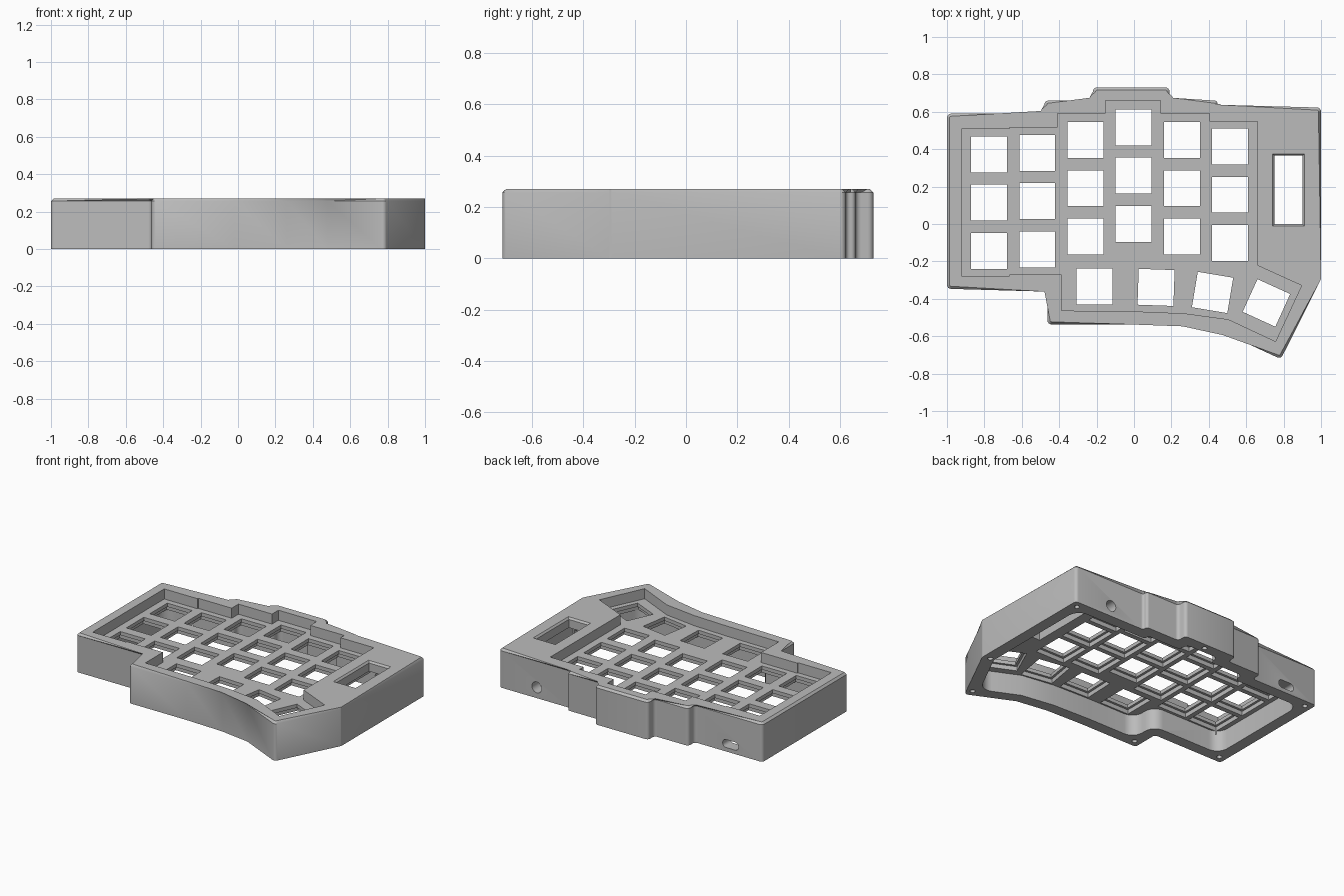
import bpy, bmesh, math
from mathutils import Vector, Matrix

if "Cube" in bpy.data.objects:
    bpy.data.objects.remove(bpy.data.objects["Cube"])

grey = bpy.data.materials.new("light grey plastic")
grey.diffuse_color = (0.5, 0.5, 0.5, 1)
grey.use_nodes = True
grey.node_tree.nodes["Principled BSDF"].inputs["Base Color"].default_value = grey.diffuse_color


def fillet(pts, radius, steps=6):
    """Round every sharp corner of a closed 2D outline."""
    out, n = [], len(pts)
    for i in range(n):
        p = Vector(pts[i])
        a, b = Vector(pts[i - 1]) - p, Vector(pts[(i + 1) % n]) - p
        half = a.angle(b) / 2
        if half > math.radians(80):
            out.append(p)
            continue
        t = min(radius / math.tan(half), 0.45 * a.length, 0.45 * b.length)
        r = t * math.tan(half)
        a.normalize()
        b.normalize()
        centre = p + (a + b).normalized() * (r / math.sin(half))
        s, e = p + a * t - centre, p + b * t - centre
        sweep = math.atan2(s.x * e.y - s.y * e.x, s.dot(e))
        for k in range(steps + 1):
            out.append(centre + Matrix.Rotation(sweep * k / steps, 2) @ s)
    return out


def inset(pts, d):
    """Move every edge of a clockwise outline inwards."""
    out, n = [], len(pts)
    for i in range(n):
        p = Vector(pts[i])
        u = (p - Vector(pts[i - 1])).normalized()
        v = (Vector(pts[(i + 1) % n]) - p).normalized()
        nu, nv = Vector((u.y, -u.x)), Vector((v.y, -v.x))
        out.append(p + (nu + nv) * (d / (1 + nu.dot(nv))))
    return out


def rect(cx, cy, w, h, turn=0):
    m = Matrix.Rotation(math.radians(turn), 2)
    c = Vector((cx, cy))
    return [c + m @ Vector((sx * w / 2, sy * h / 2))
            for sx, sy in ((-1, -1), (1, -1), (1, 1), (-1, 1))]


def circle(cx, cy, r, n=24):
    return [(cx + r * math.cos(2 * math.pi * k / n), cy + r * math.sin(2 * math.pi * k / n))
            for k in range(n)]


def prism(name, pts, z0, z1, top=None, chamfer=0, matrix=None):
    bm = bmesh.new()
    lo = [bm.verts.new((p[0], p[1], z0)) for p in pts]
    hi = [bm.verts.new((p[0], p[1], z1)) for p in (top or pts)]
    n = len(lo)
    bm.faces.new(lo)
    lid = bm.faces.new(hi)
    for i in range(n):
        j = (i + 1) % n
        bm.faces.new((lo[i], lo[j], hi[j], hi[i]))
    if chamfer:
        bmesh.ops.bevel(bm, geom=list(lid.edges), offset=chamfer, segments=1,
                        affect='EDGES', profile=0.5)
    bmesh.ops.recalc_face_normals(bm, faces=bm.faces)
    if matrix:
        bm.transform(matrix)
    me = bpy.data.meshes.new(name)
    bm.to_mesh(me)
    bm.free()
    ob = bpy.data.objects.new(name, me)
    bpy.context.collection.objects.link(ob)
    me.materials.append(grey)
    return ob


def cut(body, cutter):
    cutter.hide_render = True
    mod = body.modifiers.new("cut", 'BOOLEAN')
    mod.operation = 'DIFFERENCE'
    mod.solver = 'EXACT'
    mod.object = cutter
    bpy.context.view_layer.objects.active = body
    bpy.ops.object.modifier_apply(modifier=mod.name)
    bpy.data.objects.remove(cutter)


TOP, PLATE, CLIP, ROOF = 0.27, 0.2, 0.175, 0.145

# stepped outer shell with a chamfered top edge
outline = [(-1, .59), (-.48, .59), (-.48, .66), (-.22, .66), (-.22, .73), (.19, .73),
           (.19, .66), (.447, .66), (.447, .623), (1, .623), (1, -.295), (.785, -.722),
           (.478, -.58), (.26, -.547), (-.02, -.537), (-.463, -.537), (-.463, -.347), (-1, -.347)]
case = prism("keyboard_case", fillet(outline, .022, 4), 0, TOP, chamfer=.014)

# hollow underside
cut(case, prism("cavity", fillet(inset(outline, .08), .08), -.1, ROOF))

# sunken key well in the top
well = [(-.922, .508), (-.666, .508), (-.666, .516), (-.41, .516), (-.41, .59), (-.152, .59),
        (-.152, .66), (.142, .66), (.142, .59), (.404, .59), (.404, .548), (.66, .548),
        (.66, -.222), (.896, -.329), (.757, -.628), (.505, -.51), (.27, -.478), (.02, -.468),
        (-.388, -.463), (-.388, -.27), (-.666, -.27), (-.666, -.278), (-.922, -.278)]
cut(case, prism("key_well", well, PLATE, .4))

# key openings: three per column, then the thumb arc
keys = [(-.775 + .2577 * c, y - .2577 * r, 0)
        for c, y in enumerate((.372, .38, .449, .516, .449, .414)) for r in range(3)]
keys += [(-.211, -.334, 0), (.118, -.339, -2), (.42, -.366, -9.5), (.708, -.422, -24.5)]
for x, y, turn in keys:
    cut(case, prism("key_hole", rect(x, y, .192, .192, turn), .1, .3))
    cut(case, prism("clip_pocket", rect(x, y, .224, .224, turn), .12, CLIP))

# display window with chamfered rim and a pocket beneath
cut(case, prism("display_pocket", rect(.815, .2, .23, .58), .1, .2))
cut(case, prism("display_window", rect(.826, .182, .15, .366), .1, .4))
cut(case, prism("display_rim", rect(.826, .182, .148, .364), .256, .284,
                top=rect(.826, .182, .194, .41)))

# cable openings in the back wall
upright = Matrix.Rotation(math.radians(90), 4, 'X')
cut(case, prism("round_port", circle(.71, .075, .038), -.7, -.48, matrix=upright))
cut(case, prism("slot_port", fillet(rect(-.755, .055, .12, .055), .026), -.7, -.45, matrix=upright))

# screw holes in the bottom rim
for x, y in ((-.95, .54), (-.95, -.297), (-.413, -.487), (.772, -.66), (.95, -.275),
             (.95, .573), (0, .69)):
    cut(case, prism("screw_hole", circle(x, y, .017, 16), -.1, .1))

# crisp edges with smooth rounded corners
bpy.ops.object.select_all(action='DESELECT')
case.select_set(True)
bpy.context.view_layer.objects.active = case
bpy.ops.object.shade_smooth_by_angle(angle=math.radians(30))
